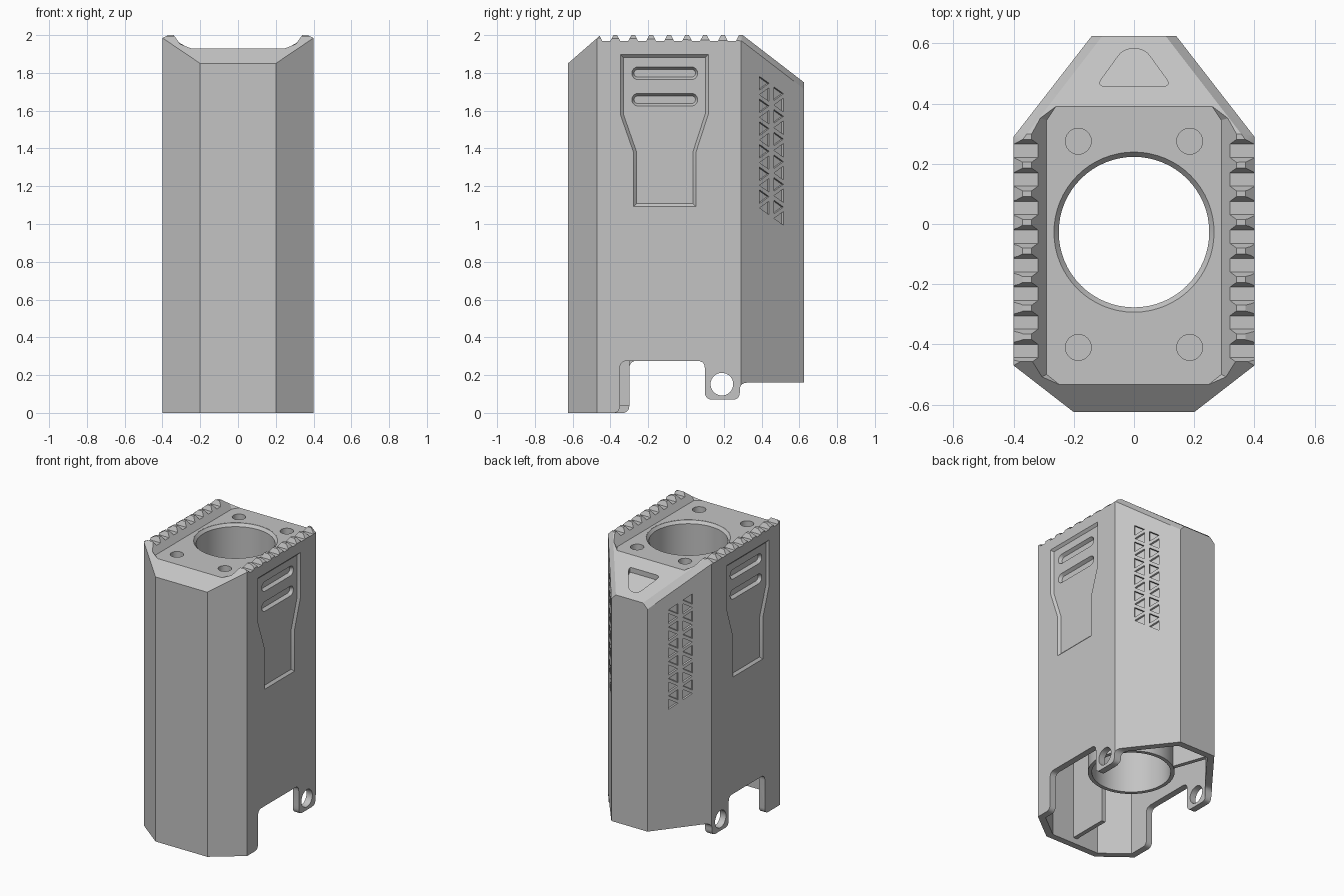
import bpy, bmesh, math
from mathutils import Vector

cube = bpy.data.objects.get("Cube")
if cube:
    bpy.data.objects.remove(cube, do_unlink=True)

grey = bpy.data.materials.new("plain_grey")
grey.use_nodes = True
grey.diffuse_color = (0.55, 0.55, 0.55, 1)
grey.node_tree.nodes["Principled BSDF"].inputs["Base Color"].default_value = (0.55, 0.55, 0.55, 1)


# ---- helpers ----
def loft(bm, a, b):
    """Closed solid between two matching rings of 3D points."""
    va = [bm.verts.new(p) for p in a]
    vb = [bm.verts.new(p) for p in b]
    bm.faces.new(va)
    bm.faces.new(vb)
    for i in range(len(va)):
        j = (i + 1) % len(va)
        bm.faces.new((va[i], va[j], vb[j], vb[i]))


def at_z(pts, z):
    return [(x, y, z) for x, y in pts]


def at_x(pts, x):
    return [(x, y, z) for y, z in pts]


def circle(cx, cy, r, n=32):
    return [(cx + r * math.cos(2 * math.pi * i / n), cy + r * math.sin(2 * math.pi * i / n)) for i in range(n)]


def mirrored(half):
    return half + [(-x, y) for x, y in reversed(half)]


def inset(pts, d):
    """Mitred inset of a counter-clockwise outline."""
    out, n = [], len(pts)
    for i in range(n):
        p = Vector(pts[i])
        e1 = (p - Vector(pts[i - 1])).normalized()
        e2 = (Vector(pts[(i + 1) % n]) - p).normalized()
        n1, n2 = Vector((-e1.y, e1.x)), Vector((-e2.y, e2.x))
        out.append(tuple(p + (n1 + n2) * d / (1 + n1.dot(n2))))
    return out


def rounded(pts, r, steps=5):
    out, n = [], len(pts)
    for i in range(n):
        p = Vector(pts[i])
        u, v = Vector(pts[i - 1]) - p, Vector(pts[(i + 1) % n]) - p
        a = p + u.normalized() * min(r, u.length * 0.45)
        b = p + v.normalized() * min(r, v.length * 0.45)
        for k in range(steps + 1):
            t = k / steps
            out.append(tuple(a * (1 - t) ** 2 + p * 2 * t * (1 - t) + b * t * t))
    return out


def capsule(y0, y1, zc, r):
    pts = []
    for k in range(20):
        a = -math.pi / 2 + math.pi * (k % 10) / 9 + (math.pi if k > 9 else 0)
        cy = y1 - r if k < 10 else y0 + r
        pts.append((cy + r * math.cos(a), zc + r * math.sin(a)))
    return pts


def finish(bm, name):
    bmesh.ops.recalc_face_normals(bm, faces=bm.faces[:])
    me = bpy.data.meshes.new(name)
    bm.to_mesh(me)
    bm.free()
    ob = bpy.data.objects.new(name, me)
    me.materials.append(grey)
    bpy.context.collection.objects.link(ob)
    return ob


def activate(ob):
    bpy.ops.object.select_all(action='DESELECT')
    ob.select_set(True)
    bpy.context.view_layer.objects.active = ob


def cut(target, bm):
    cutter = finish(bm, "cutter")
    cutter.hide_render = True
    mod = target.modifiers.new("cut", 'BOOLEAN')
    mod.operation, mod.solver, mod.object = 'DIFFERENCE', 'EXACT', cutter
    activate(target)
    bpy.ops.object.modifier_apply(modifier=mod.name)
    bpy.data.objects.remove(cutter, do_unlink=True)


# ---- housing: eight-sided prism with sloped front and back tops ----
OUTLINE = mirrored([(0.2, -0.625), (0.4, -0.47), (0.4, 0.29), (0.14, 0.625)])
BACK_SLOPE = 0.77


def housing_solid(wall, drop, z0):
    bm = bmesh.new()
    pts = inset(OUTLINE, wall)
    loft(bm, at_z(pts, z0), at_z(pts, 2 - drop))
    for co, no in (((0, -0.625, 1.85 - drop), (0, -0.87, 1)), ((0, 0.3, 2 - drop), (0, BACK_SLOPE, 1))):
        res = bmesh.ops.bisect_plane(bm, geom=bm.verts[:] + bm.edges[:] + bm.faces[:],
                                     plane_co=co, plane_no=no, clear_outer=True)
        bmesh.ops.edgeloop_fill(bm, edges=[g for g in res["geom_cut"] if isinstance(g, bmesh.types.BMEdge)])
    bmesh.ops.recalc_face_normals(bm, faces=bm.faces[:])
    return bm


bm = housing_solid(0, 0, 0)
rim = []
for e in bm.edges:
    if len(e.link_faces) == 2:
        top, side = sorted((f.normal for f in e.link_faces), key=lambda n: -n.z)
        if top.z > 0.3 and top.y > -0.1 and abs(side.x) > 0.7:
            rim.append(e)
bmesh.ops.bevel(bm, geom=rim, offset=0.03, segments=1, profile=0.5, affect='EDGES')
housing = finish(bm, "housing")

# hollow inside
cut(housing, housing_solid(0.045, 0.14, -0.1))

# recessed top deck between the rails
bm = bmesh.new()
deck = mirrored([(0.09, -0.66), (0.29, -0.5), (0.29, 0.345), (0.1, 0.63)])
loft(bm, at_z(deck, 1.93), at_z(inset(deck, -0.06), 2.014))
cut(housing, bm)

# deck holes, rail teeth, side panels, wall triangles and back pocket
bm = bmesh.new()
CENTRE = -0.027
hole = circle(0, CENTRE, 0.268, 64)
loft(bm, at_z(hole, 1.7), at_z(hole, 1.95))
for sx in (-0.185, 0.185):
    for sy in (-0.41, 0.275):
        screw = circle(sx, sy, 0.043, 24)
        loft(bm, at_z(screw, 1.88), at_z(screw, 1.95))

for i in range(8):
    y = -0.422 + 0.095 * i
    valley = [(y - 0.022, 1.97), (y + 0.022, 1.97), (y + 0.043, 2.01), (y - 0.043, 2.01)]
    loft(bm, at_x(valley, -0.45), at_x(valley, 0.45))

PANEL = [(-0.28, 1.09), (0.055, 1.09), (0.055, 1.38), (0.12, 1.58),
         (0.12, 1.9), (-0.35, 1.9), (-0.35, 1.58), (-0.28, 1.38)]
corner = Vector((0.4, 0.29, 0))
along = Vector((-0.26, 0.335, 0)).normalized()
outward = Vector((0.335, 0.26, 0)).normalized()
for s in (-1, 1):
    loft(bm, at_x(PANEL, s * 0.402), at_x(inset(PANEL, 0.018), s * 0.385))
    for y0, ztop in ((0.39, 1.745), (0.466, 1.69)):
        for k in range(12):
            base, tip = (y0, y0 + 0.05) if k % 2 == 0 else (y0 + 0.05, y0)
            z = ztop - 0.06 * k
            rings = []
            for depth in (0.01, -0.016):
                ring = []
                for y, dz in ((base, 0.036), (base, -0.036), (tip, 0)):
                    p = corner + along * ((y - corner.y) / along.y) + outward * depth
                    ring.append((s * p.x, p.y, z + dz))
                rings.append(ring)
            loft(bm, *rings)

pocket = rounded(mirrored([(0.125, 0.458), (0.035, 0.582)]), 0.03)
for_slope = [(x, y, 2 - (y - 0.3) * BACK_SLOPE) for x, y in pocket]
loft(bm, [(x, y, z - 0.035) for x, y, z in for_slope], [(x, y, z + 0.03) for x, y, z in for_slope])
cut(housing, bm)

# grip slots in the panels, and round holes in the lower tabs
bm = bmesh.new()
for s in (-1, 1):
    for z in (1.798, 1.658):
        loft(bm, at_x(capsule(-0.29, 0.065, z, 0.037), s * 0.39),
             at_x(capsule(-0.275, 0.05, z, 0.02), s * 0.364))
tab_hole = circle(0.19, 0.152, 0.06)
loft(bm, at_x(tab_hole, -0.5), at_x(tab_hole, 0.5))
cut(housing, bm)

# stepped lower edge, with a different front leg width on each side
for s, leg in ((1, -0.35), (-1, -0.3)):
    edge = [(leg - 0.1, -0.1), (leg - 0.1, -0.001), (leg, -0.001), (leg, 0.275), (0.1, 0.275),
            (0.1, 0.07), (0.285, 0.07), (0.285, 0.16), (0.8, 0.16), (0.8, -0.1)]
    bm = bmesh.new()
    soft = rounded(edge, 0.04)
    loft(bm, at_x(soft, -s * 0.01), at_x(soft, s * 0.6))
    cut(housing, bm)

# ---- centre tube with chamfered lip ----
bm = bmesh.new()
profile = [(0.25, 0.278), (0.275, 0.278), (0.275, 1.929), (0.266, 1.929), (0.25, 1.91)]
verts = [bm.verts.new((r, CENTRE, z)) for r, z in profile]
edges = [bm.edges.new((verts[i - 1], verts[i])) for i in range(len(verts))]
bmesh.ops.spin(bm, geom=verts + edges, cent=(0, CENTRE, 0), axis=(0, 0, 1), angle=2 * math.pi, steps=64)
bmesh.ops.remove_doubles(bm, verts=bm.verts[:], dist=0.0001)
tube = finish(bm, "centre_tube")

# ---- inner ribs from tube to walls ----
bm = bmesh.new()
plan = [(-0.015, -0.6), (0.015, -0.6), (0.015, -0.3), (-0.015, -0.3)]
loft(bm, at_z(plan, 0.04), at_z(plan, 1.8))
for s in (-1, 1):
    plan = [(s * x, y) for x, y in ((0.155, 0.2), (0.18, 0.185), (0.265, 0.425), (0.24, 0.44))]
    loft(bm, at_z(plan, 0.28), at_z(plan, 1.7))
ribs = finish(bm, "inner_ribs")

for ob in (housing, tube, ribs):
    activate(ob)
    bpy.ops.object.shade_smooth_by_angle(angle=math.radians(25))
